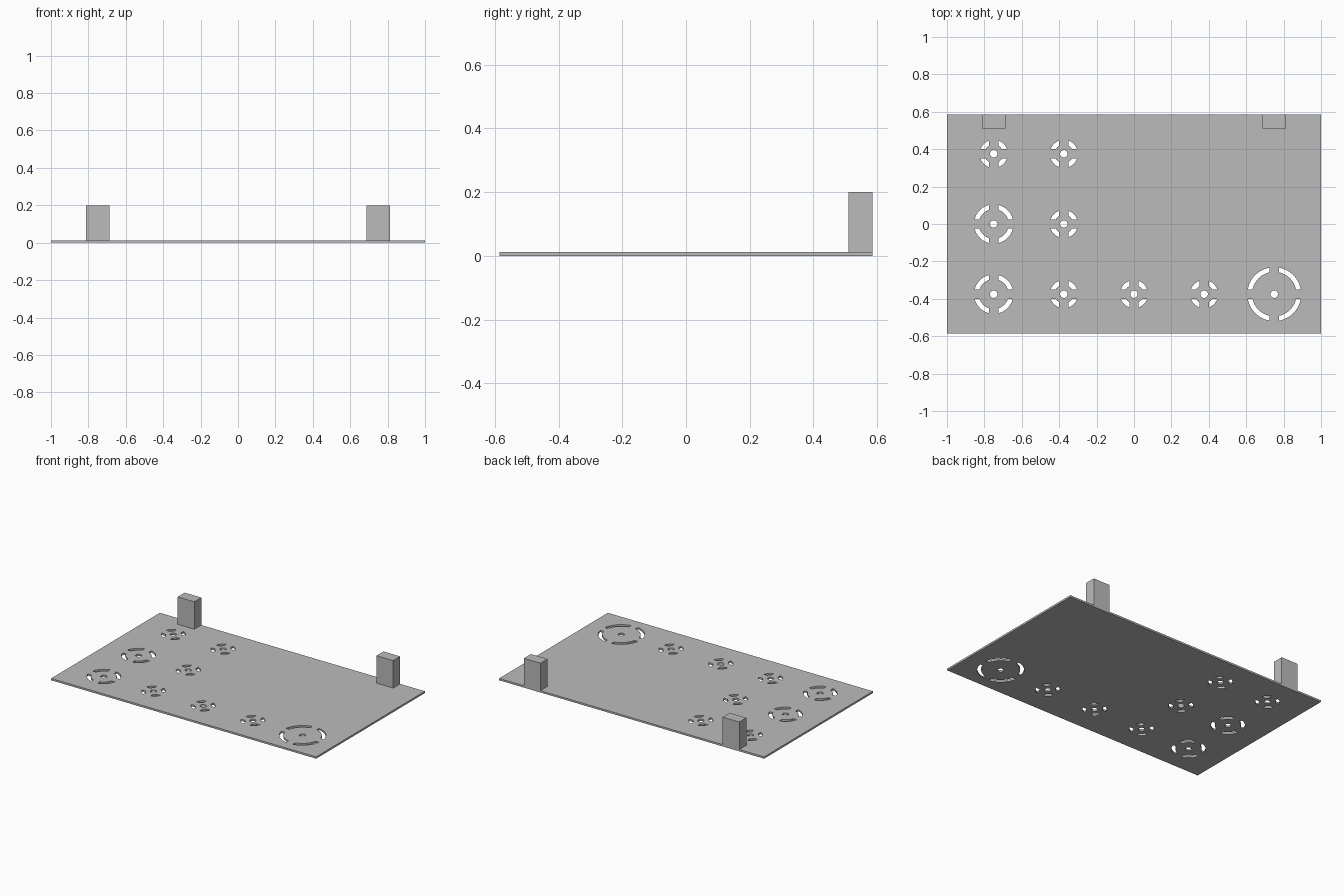
import bpy, bmesh
from math import asin, pi, cos, sin

if "Cube" in bpy.data.objects:
    bpy.data.objects.remove(bpy.data.objects["Cube"], do_unlink=True)

HALF_Y = 0.586
THICK = 0.0125
BRIDGE = 0.025      # half width of the bars left across each ring
PITCH = 0.375

grey = bpy.data.materials.new("grey")
grey.use_nodes = True
colour = (0.5, 0.5, 0.5, 1)
grey.diffuse_color = colour
grey.node_tree.nodes["Principled BSDF"].inputs["Base Color"].default_value = colour


def arc(cx, cy, r, a0, a1, steps):
    angles = [a0 + (a1 - a0) * i / steps for i in range(steps + 1)]
    return [(cx + r * cos(a), cy + r * sin(a)) for a in angles]


def add_outline(curve, points):
    spline = curve.splines.new("POLY")
    spline.points.add(len(points) - 1)
    for p, (x, y) in zip(spline.points, points):
        p.co = (x, y, 0, 1)
    spline.use_cyclic_u = True


def add_ring(curve, cx, cy, outer):
    """Centre hole and four curved slots separated by straight bridges."""
    inner = outer - 0.025
    add_outline(curve, arc(cx, cy, 0.02, 0, 2 * pi, 24)[:-1])
    for k in range(4):
        q = k * pi / 2
        o, i = asin(BRIDGE / outer), asin(BRIDGE / inner)
        add_outline(curve, arc(cx, cy, outer, q + o, q + pi / 2 - o, 12)
                    + arc(cx, cy, inner, q + pi / 2 - i, q + i, 12))


# Base plate with slotted rings
outline = bpy.data.curves.new("base_plate_outline", "CURVE")
outline.dimensions = "2D"
outline.fill_mode = "BOTH"
outline.extrude = THICK / 2
add_outline(outline, [(-1, -HALF_Y), (1, -HALF_Y), (1, HALF_Y), (-1, HALF_Y)])
small, medium, large = 0.075, 0.105, 0.144
rings = [(-2, 1, small), (-1, 1, small),
         (-2, 0, medium), (-1, 0, small),
         (-2, -1, medium), (-1, -1, small), (0, -1, small), (1, -1, small), (2, -1, large)]
for col, row, radius in rings:
    add_ring(outline, col * PITCH, row * PITCH, radius)

temp = bpy.data.objects.new("outline_helper", outline)
bpy.context.collection.objects.link(temp)
bpy.context.view_layer.update()
mesh = bpy.data.meshes.new_from_object(
    temp.evaluated_get(bpy.context.evaluated_depsgraph_get()))
bpy.data.objects.remove(temp, do_unlink=True)
bpy.data.curves.remove(outline)

bm = bmesh.new()
bm.from_mesh(mesh)
bmesh.ops.remove_doubles(bm, verts=bm.verts, dist=0.0001)
bmesh.ops.recalc_face_normals(bm, faces=bm.faces)
for f in bm.faces:
    f.smooth = False
bm.to_mesh(mesh)
bm.free()
mesh.materials.clear()
mesh.materials.append(grey)
plate = bpy.data.objects.new("base_plate", mesh)
plate.location.z = THICK / 2
bpy.context.collection.objects.link(plate)

# Upright posts along the back edge
DEPTH, TOP = 0.075, 0.2
for name, side in (("left_post", 1), ("right_post", -1)):
    bpy.ops.mesh.primitive_cube_add(
        size=1, location=(side * 2 * PITCH, HALF_Y - DEPTH / 2, (TOP + THICK) / 2))
    post = bpy.context.object
    post.name = name
    post.scale = (0.125, DEPTH, TOP - THICK)
    post.data.materials.append(grey)
